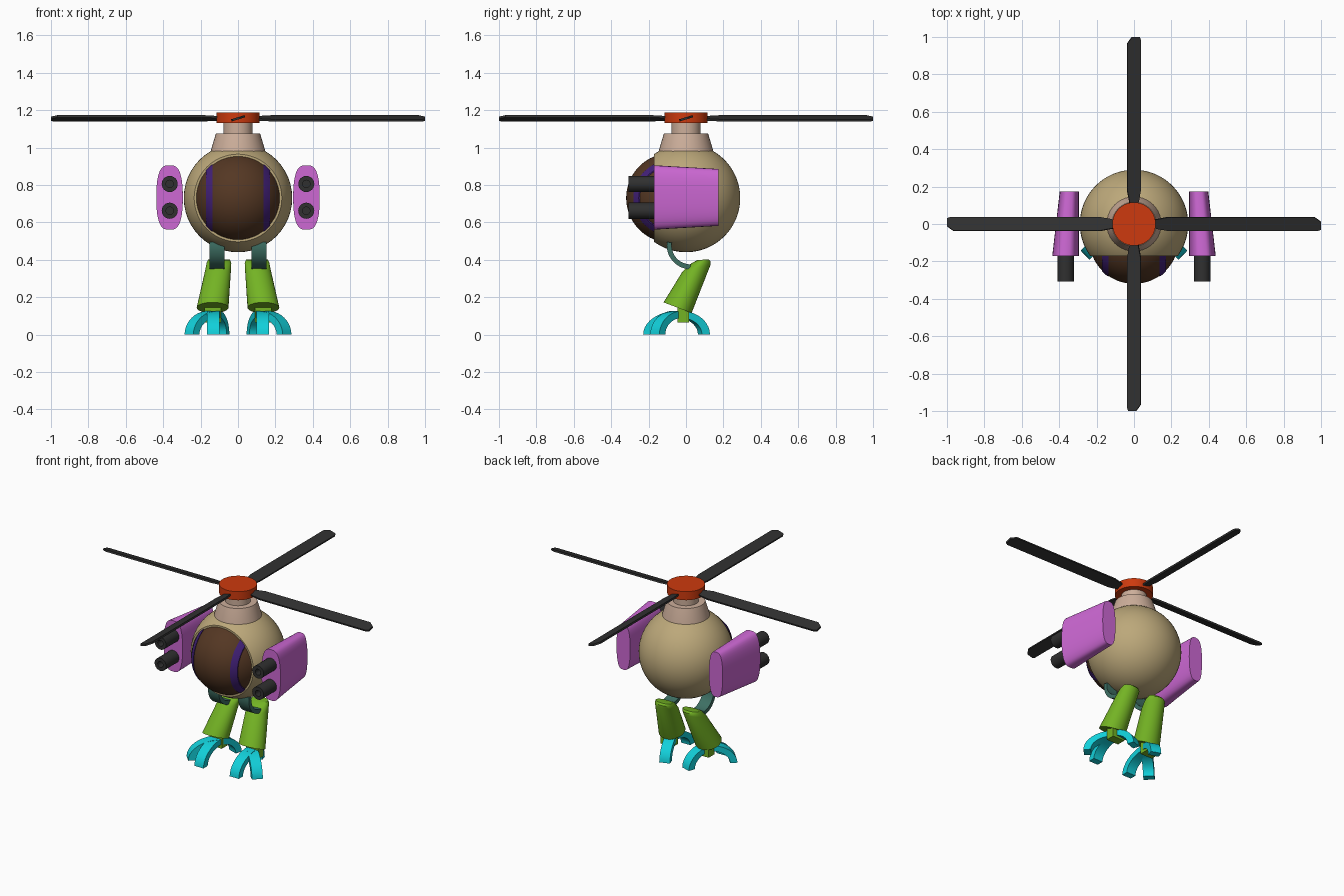
import bpy, bmesh, math
from mathutils import Vector, Matrix

if "Cube" in bpy.data.objects:
    bpy.data.objects.remove(bpy.data.objects["Cube"])


def material(name, r, g, b):
    """Flat material from 0-255 display values."""
    m = bpy.data.materials.new(name)
    m.diffuse_color = [(c / 255 / 12.92 if c < 11 else ((c / 255 + .055) / 1.055) ** 2.4)
                       for c in (r, g, b)] + [1]
    m.use_nodes = True
    m.node_tree.nodes["Principled BSDF"].inputs["Base Color"].default_value = m.diffuse_color
    return m


TAN = material("tan", 188, 168, 122)
BROWN = material("dark_brown", 84, 55, 35)
PURPLE = material("purple", 66, 32, 120)
BEIGE = material("beige", 204, 174, 154)
RED = material("orange_red", 205, 58, 14)
BLACK = material("charcoal", 48, 48, 48)
PINK = material("orchid", 205, 104, 212)
GREEN = material("green", 116, 180, 36)
CYAN = material("cyan", 18, 208, 218)
TEAL = material("teal", 62, 112, 100)


def finish(bm, name, mat, mirror=False, angle=35):
    bmesh.ops.recalc_face_normals(bm, faces=bm.faces)
    me = bpy.data.meshes.new(name)
    bm.to_mesh(me)
    bm.free()
    me.materials.append(mat)
    ob = bpy.data.objects.new(name, me)
    bpy.context.collection.objects.link(ob)
    bpy.ops.object.select_all(action='DESELECT')
    ob.select_set(True)
    bpy.context.view_layer.objects.active = ob
    bpy.ops.object.shade_smooth_by_angle(angle=math.radians(angle))
    if mirror:
        ob.modifiers.new("mirror", 'MIRROR').use_mirror_merge = False
    return ob


def loft(bm, rings):
    """Skin a list of equal-length closed rings and cap both ends."""
    vs = [[bm.verts.new(p) for p in ring] for ring in rings]
    n = len(vs[0])
    for a, b in zip(vs, vs[1:]):
        for i in range(n):
            bm.faces.new((a[i], a[(i + 1) % n], b[(i + 1) % n], b[i]))
    bm.faces.new(vs[0])
    bm.faces.new(vs[-1])


def circle_rings(profile, place, n=32):
    """Rings of a turned shape from (radius, height) pairs."""
    return [[place(r * math.cos(math.tau * i / n), r * math.sin(math.tau * i / n), h)
             for i in range(n)] for r, h in profile]


def ball(y, radius, cuts):
    """Sphere with poles front and back, trimmed by planes (point, removed side)."""
    bm = bmesh.new()
    bmesh.ops.create_uvsphere(bm, u_segments=48, v_segments=32, radius=radius,
                              matrix=Matrix.Translation((0, y, .73)) @ Matrix.Rotation(math.pi / 2, 4, 'X'))
    for co, no in cuts:
        geom = bm.verts[:] + bm.edges[:] + bm.faces[:]
        res = bmesh.ops.bisect_plane(bm, geom=geom, plane_co=co, plane_no=no, clear_outer=True)
        edges = [e for e in res['geom_cut'] if isinstance(e, bmesh.types.BMEdge)]
        bmesh.ops.contextual_create(bm, geom=edges)
    return bm


# Body shell, window dome and its two raised bands
finish(ball(0, .29, [((0, -.17, 0), (0, -1, 0))]), "body", TAN)
finish(ball(-.08, .24, [((0, -.15, 0), (0, 1, 0))]), "window_dome", BROWN)
finish(ball(-.08, .244, [((0, -.15, 0), (0, 1, 0)), ((.172, 0, 0), (1, 0, 0)),
                         ((.137, 0, 0), (-1, 0, 0))]), "window_band", PURPLE, True)


# Rotor mast and hub
def upright(x, y, z):
    return (x, y, z)


for name, mat, prof in (
        ("mast_collar", BEIGE, [(.15, .95), (.145, .985), (.118, 1.075)]),
        ("mast", BEIGE, [(.078, 1.06), (.078, 1.14)]),
        ("rotor_hub", RED, [(.116, 1.13), (.116, 1.188)])):
    bm = bmesh.new()
    loft(bm, circle_rings(prof, upright, 40))
    finish(bm, name, mat)

# Four pitched rotor blades with one clipped tip corner
outline = [(.1, -.022), (.18, -.037), (.985, -.037), (1, -.03),
           (1, .012), (.965, .038), (.18, .038), (.1, .022)]
bm = bmesh.new()
for k in range(4):
    turn = Matrix.Translation((0, 0, 1.156)) @ Matrix.Rotation(k * math.pi / 2, 4, 'Z') \
        @ Matrix.Rotation(math.radians(17), 4, 'X')
    loft(bm, [[turn @ Vector((x, y, z)) for x, y in outline] for z in (-.006, .006)])
finish(bm, "rotor_blades", BLACK, angle=20)

# Side pods: rounded section tapering to the rear
n = 40
section = []
for i in range(n):
    c, s = math.cos(math.tau * i / n), math.sin(math.tau * i / n)
    section.append((math.copysign(abs(c) ** .62, c), math.copysign(abs(s) ** .85, s)))
bm = bmesh.new()
loft(bm, [[(.295 + w * (1 + u), y, .733 + h * v) for u, v in section]
          for y, w, h in ((-.17, .071, .172), (.175, .051, .152))])
finish(bm, "side_pod", PINK, True)

# Twin gun barrels with recessed bores
bm = bmesh.new()
for z0 in (.805, .662):
    loft(bm, circle_rings([(.043, -.14), (.043, -.308), (.02, -.308), (.02, -.25)],
                          lambda a, b, h: (.365 + a, h, z0 + b), 24))
finish(bm, "gun_barrel", BLACK, True)

# Curved hip struts
bm = bmesh.new()
rings = []
for i in range(13):
    a = math.radians(172 + 98 * i / 12)
    ring = []
    for r, x in ((0, .073), (0, .153), (.026, .153), (.026, .073)):
        ring.append((x, .025 + (.128 - r) * math.cos(a), .477 + (.128 - r) * math.sin(a)))
    rings.append(ring)
loft(bm, rings)
finish(bm, "hip_strut", TEAL, True)

# Legs: tapered oval sections; front point, back point, centre x, half width
bm = bmesh.new()
rings = []
for f, b, x, w in (((-.12, .172), (.03, .115), .136, .085),
                   ((-.02, .335), (.132, .375), .105, .068),
                   ((.02, .375), (.132, .39), .102, .066),
                   ((.06, .398), (.122, .402), .101, .058)):
    mid, half = (Vector(f) + Vector(b)) / 2, (Vector(b) - Vector(f)) / 2
    ring = []
    for i in range(32):
        t = math.tau * i / 32
        p = mid + half * math.cos(t)
        ring.append((x + w * math.sin(t), p.x, p.y))
    rings.append(ring)
loft(bm, rings)
finish(bm, "leg", GREEN, True)

# Ankle blocks
bm = bmesh.new()
loft(bm, [[(.135 + sx * .045, y + sy * .03, z) for sx, sy in ((-1, -1), (1, -1), (1, 1), (-1, 1))]
          for y, z in ((-.015, .065), (-.015, .16))])
finish(bm, "ankle", GREEN, True)

# Three arched toes per foot: forward, outward, and back-inward
bm = bmesh.new()
for tip_x, tip_y, reach in ((0, -1, .187), (.72, -.69, .18), (-.32, .95, .168)):
    d = Vector((tip_x, tip_y, 0)).normalized()
    side = Vector((-d.y, d.x, 0)) * .034
    base = Vector((.132, -.042, 0))
    rings = []
    for i in range(11):
        a = math.pi / 2 * (1 - i / 10)
        out = base + d * reach * math.cos(a) + Vector((0, 0, .127 * math.sin(a)))
        inn = base + d * (reach - .045) * math.cos(a) + Vector((0, 0, .09 * math.sin(a)))
        rings.append([out - side, out + side, inn + side, inn - side])
    loft(bm, rings)
finish(bm, "toes", CYAN, True)
